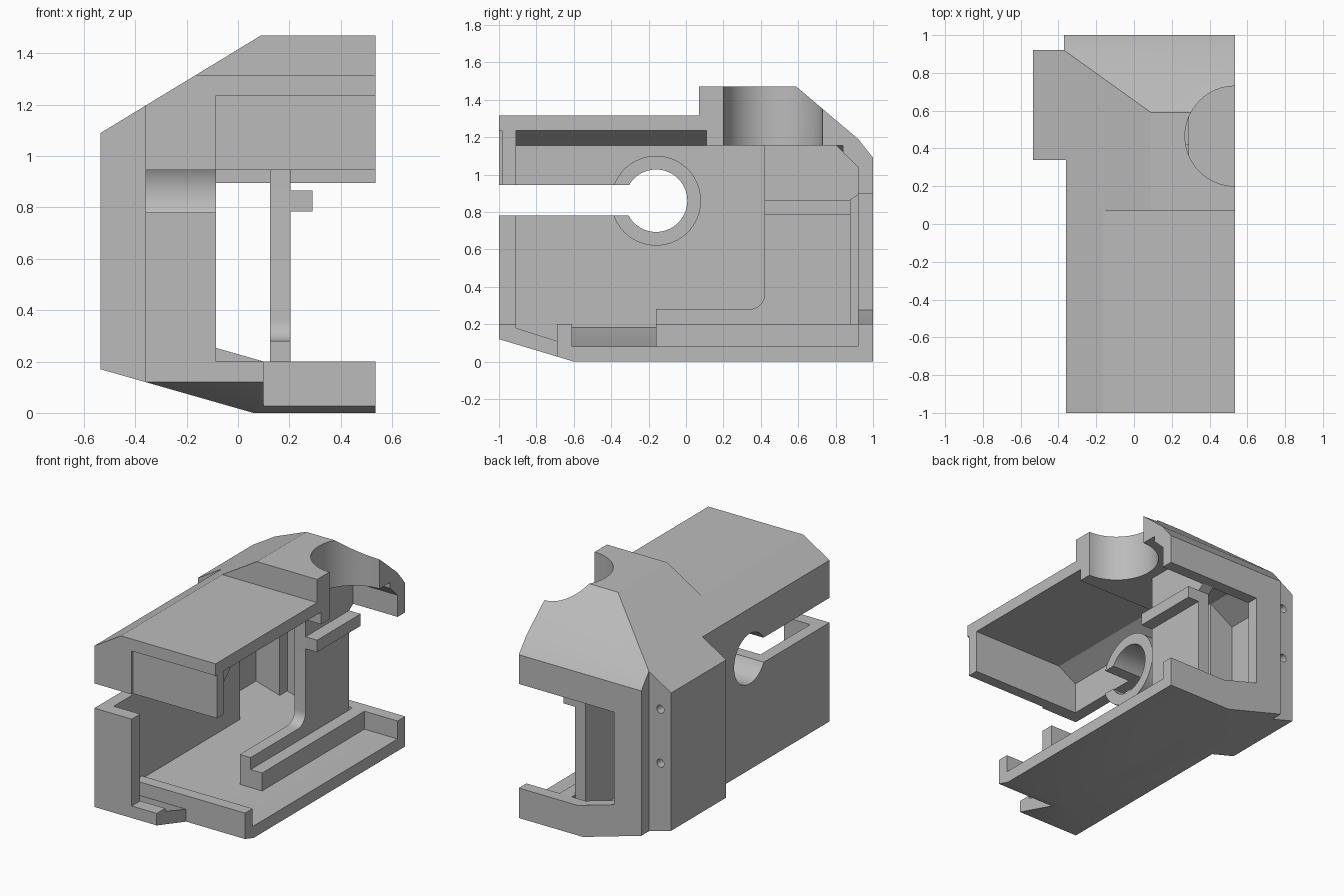
import bpy, math

if "Cube" in bpy.data.objects:
    bpy.data.objects.remove(bpy.data.objects["Cube"], do_unlink=True)

grey = bpy.data.materials.new("light_grey")
grey.use_nodes = True
COLOUR = (0.5, 0.5, 0.5, 1)
grey.diffuse_color = COLOUR
grey.node_tree.nodes["Principled BSDF"].inputs["Base Color"].default_value = COLOUR


def prism(name, points, axis, lo, hi):
    """Extrude a flat outline along an axis; outline order is yz, xz or xy."""
    def place(a, b, c):
        return {"x": (c, a, b), "y": (a, c, b), "z": (a, b, c)}[axis]
    n = len(points)
    verts = [place(a, b, c) for c in (lo, hi) for a, b in points]
    faces = [list(range(n)), list(range(2 * n - 1, n - 1, -1))]
    faces += [[i, i + n, (i + 1) % n + n, (i + 1) % n] for i in range(n)]
    mesh = bpy.data.meshes.new(name)
    mesh.from_pydata(verts, [], faces)
    mesh.materials.append(grey)
    ob = bpy.data.objects.new(name, mesh)
    bpy.context.collection.objects.link(ob)
    # consistent outward normals
    import bmesh
    bm = bmesh.new()
    bm.from_mesh(mesh)
    bmesh.ops.recalc_face_normals(bm, faces=bm.faces)
    bm.to_mesh(mesh)
    bm.free()
    return ob


def box(name, x, y, z):
    return prism(name, [(x[0], y[0]), (x[1], y[0]), (x[1], y[1]), (x[0], y[1])], "z", *z)


def circle(a, b, r, n=64):
    return [(a + r * math.cos(math.tau * i / n), b + r * math.sin(math.tau * i / n))
            for i in range(n)]


def combine(ob, tool, operation="DIFFERENCE", keep=False):
    mod = ob.modifiers.new("cut", "BOOLEAN")
    mod.operation, mod.solver, mod.object = operation, "EXACT", tool
    bpy.context.view_layer.objects.active = ob
    bpy.ops.object.modifier_apply(modifier=mod.name)
    if not keep:
        bpy.data.objects.remove(tool, do_unlink=True)


def smooth(ob):
    bpy.ops.object.select_all(action="DESELECT")
    ob.select_set(True)
    bpy.context.view_layer.objects.active = ob
    bpy.ops.object.shade_smooth_by_angle(angle=math.radians(25))


CUT = 0.535   # open side of the half shell
FAR = 0.7     # cutters run past the open side

# Outer shell: cross-section trimmed by the side profile
shell = prism("housing_shell", [(CUT, 0), (0.06, 0), (-0.535, 0.17), (-0.535, 1.09),
                                (0.09, 1.47), (CUT, 1.47)], "y", -1, 1)
side = prism("side_profile", [(-1, 0.12), (-0.6, 0), (1, 0), (1, 1.09), (0.92, 1.19),
                              (0.59, 1.47), (0.07, 1.47), (0.07, 1.315), (-1, 1.315)],
             "x", -1, 1)
combine(shell, side, "INTERSECT")
combine(shell, box("front_narrowing", (-1, -0.36), (-2, 0.34), (-1, 2)))
combine(shell, box("back_narrowing", (-1, -0.37), (0.92, 2), (-1, 2)))


# Inner cavities, stepped along the length
def cavity(y0, y1, roof, floor=0.08, wall=-0.28, shoulder=0.0):
    low = floor + 0.286 * (0.08 - wall) if floor < 0.2 else floor
    outline = [(FAR, floor), (0.08, floor), (wall, low), (wall, roof - shoulder),
               (wall + 1.65 * shoulder + 0.001, roof), (FAR, roof)]
    combine(shell, prism("cavity", outline, "y", y0, y1))


cavity(-0.61, 0.11, 1.235, shoulder=0.08)
cavity(-0.91, -0.6, 1.235, floor=0.2, shoulder=0.08)
cavity(0.1, 0.8, 1.155)
cavity(0.79, 0.92, 1.03)
cavity(0.42, 0.84, 1.155, wall=-0.455, shoulder=0.11)
combine(shell, prism("back_slope", [(0.78, 1.0), (0.92, 1.0), (0.92, 1.04), (0.8, 1.155),
                                    (0.78, 1.155)], "x", -0.28, FAR))
combine(shell, prism("front_pocket", [(-0.91, 0.18), (-0.69, 0.11), (-0.69, 0.21),
                                      (-0.91, 0.21)], "x", -0.28, FAR))

# Front openings
combine(shell, box("front_window", (-0.085, FAR), (-1.1, -0.9), (0.2, 0.945)))
combine(shell, box("front_recess", (-0.085, FAR), (-1.1, -0.985), (0.5, 1.235)))
combine(shell, box("front_notch", (0.1, FAR), (-1.1, -0.69), (-0.1, 0.21)))

# Back opening, top bore and screw holes
combine(shell, prism("back_window", [(FAR, 0.2), (0.1, 0.2), (-0.17, 0.277),
                                     (-0.17, 0.895), (FAR, 0.895)], "y", 0.9, 1.1))
combine(shell, prism("top_bore", circle(CUT, 0.465, 0.265), "z", 1.1, 1.6))
for z in (0.6, 0.96):
    combine(shell, prism("screw_hole", circle(-0.455, z, 0.027, 24), "y", 0.8, 1.0))

# Side bore with its inner collar and the slot leading to the front
collar = prism("bore_collar", circle(-0.16, 0.86, 0.24), "x", -0.285, -0.085)
bore = prism("bore_cutter", circle(-0.16, 0.86, 0.167), "x", -0.6, 0.0)
slot = box("slot_cutter", (-0.6, 0.0), (-1.2, -0.16), (0.78, 0.945))
for ob in (shell, collar):
    for tool in (bore, slot):
        combine(ob, tool, keep=True)
for tool in (bore, slot):
    bpy.data.objects.remove(tool, do_unlink=True)

# Inner rib with a rounded inside corner
fillet = [(0.34 + 0.08 * math.sin(t * math.pi / 16), 0.36 - 0.08 * math.cos(t * math.pi / 16))
          for t in range(9)]
rib = prism("inner_rib", [(-0.16, 0.07), (-0.16, 0.28)] + fillet +
            [(0.42, 1.16), (0.8, 1.16), (0.925, 1.04), (0.925, 0.895), (0.88, 0.865),
             (0.88, 0.07)], "x", 0.125, 0.205)
box("lower_ledge", (0.2, 0.29), (-0.16, 0.925), (0.07, 0.2))
box("upper_ledge", (0.2, 0.29), (0.42, 0.88), (0.785, 0.865))

for ob in (shell, collar, rib):
    smooth(ob)
